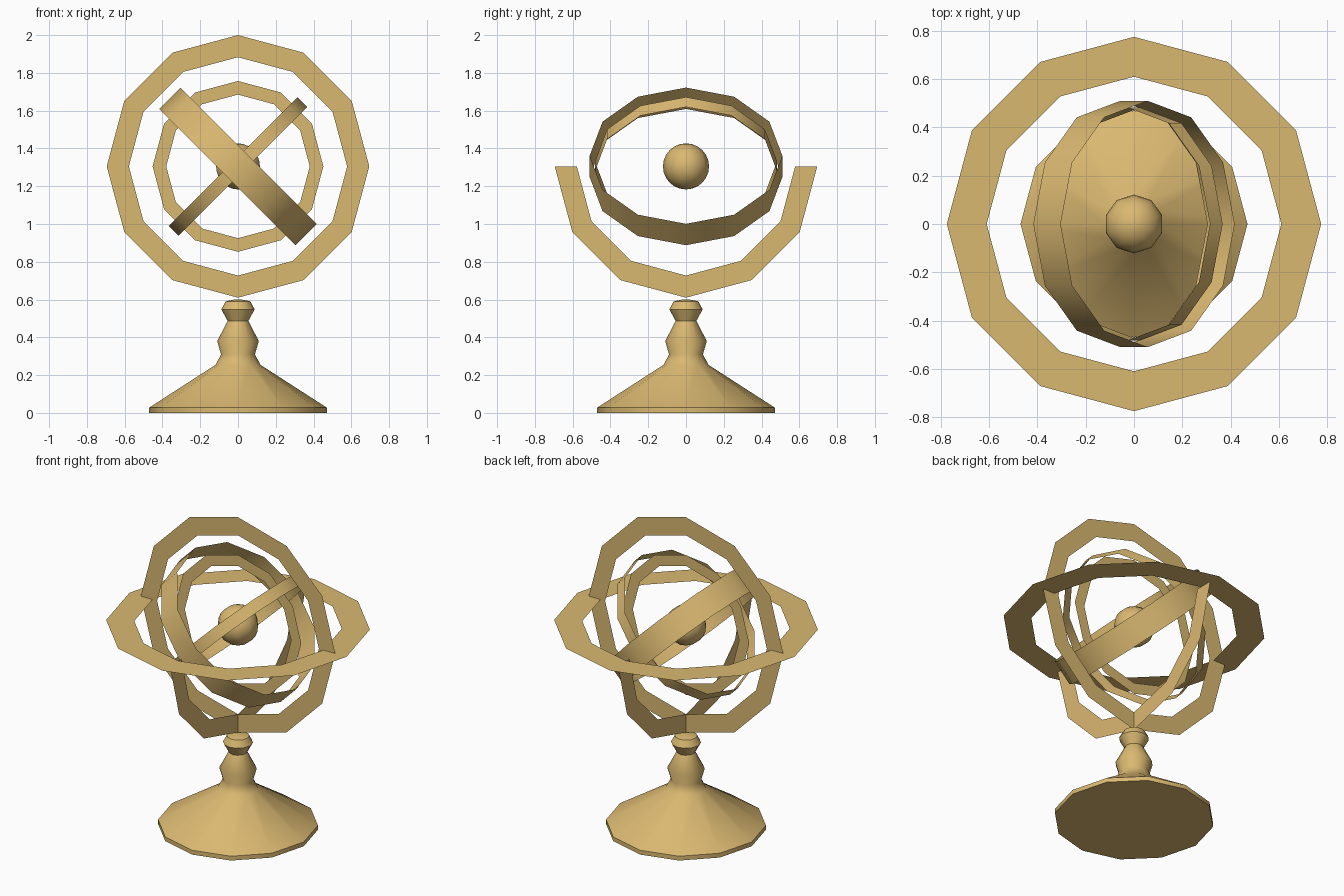
import bpy, bmesh, math
from mathutils import Vector

if "Cube" in bpy.data.objects:
    bpy.data.objects.remove(bpy.data.objects["Cube"])

N = 12                       # sides of every ring
CENTRE = Vector((0, 0, 1.305))
X, Y, Z = Vector((1, 0, 0)), Vector((0, 1, 0)), Vector((0, 0, 1))

brass = bpy.data.materials.new("brass")
brass.diffuse_color = (0.70, 0.48, 0.165, 1)
brass.use_nodes = True
brass.node_tree.nodes["Principled BSDF"].inputs["Base Color"].default_value = brass.diffuse_color


def finish(name, bm, smooth=None):
    me = bpy.data.meshes.new(name)
    bm.to_mesh(me)
    bm.free()
    me.materials.append(brass)
    ob = bpy.data.objects.new(name, me)
    bpy.context.collection.objects.link(ob)
    if smooth:
        bpy.ops.object.select_all(action='DESELECT')
        ob.select_set(True)
        bpy.context.view_layer.objects.active = ob
        bpy.ops.object.shade_smooth_by_angle(angle=math.radians(smooth))
    return ob


def strip(name, u, v, profile, axis, origin, start=0, steps=N, smooth=None, caps=False):
    """Sweep (radius, height) points round an axis, from u towards v."""
    bm = bmesh.new()
    full = steps == N
    cols = []
    for i in range(start, start + steps + (0 if full else 1)):
        a = 2 * math.pi * i / N
        d = u * math.cos(a) + v * math.sin(a)
        cols.append([bm.verts.new(origin + d * r + axis * h) for r, h in profile])
    for i in range(steps):
        a, b = cols[i], cols[(i + 1) % len(cols)]
        for j in range(len(profile) - 1):
            bm.faces.new((a[j], b[j], b[j + 1], a[j + 1]))
    if caps:
        bm.faces.new([c[0] for c in reversed(cols)])
        bm.faces.new([c[-1] for c in cols])
    return finish(name, bm, smooth)


# turned pedestal
strip("pedestal", X, Y,
      [(.47, 0), (.47, .028), (.118, .255), (.09, .31), (.11, .38),
       (.055, .487), (.088, .548), (.066, .59), (.02, .6)],
      Z, Vector((0, 0, 0)), smooth=50, caps=True)

# flat outer rings: upright ring, half cradle and horizon
strip("meridian_ring", X, Z, [(.695, 0), (.578, 0)], Y, CENTRE)
strip("cradle_half_ring", Y, Z, [(.695, 0), (.578, 0)], X, CENTRE, start=6, steps=6)
strip("horizon_ring", X, Y, [(.61, 0), (.775, 0)], -Z, CENTRE)

# flat inner upright ring
strip("inner_ring", X, Z, [(.452, 0), (.38, 0)], Y, CENTRE)

# tilted hoops
p, q = (X + Z).normalized(), (X - Z).normalized()
strip("wide_hoop", q, Y, [(.51, .08), (.51, -.08)], p, CENTRE, smooth=50)
strip("narrow_hoop", p, Y, [(.482, .037), (.482, -.037)], q, CENTRE, smooth=50)

# globe in the middle
bm = bmesh.new()
bmesh.ops.create_uvsphere(bm, u_segments=10, v_segments=12, radius=.122)
bmesh.ops.translate(bm, verts=bm.verts, vec=CENTRE)
finish("globe", bm, smooth=50)
